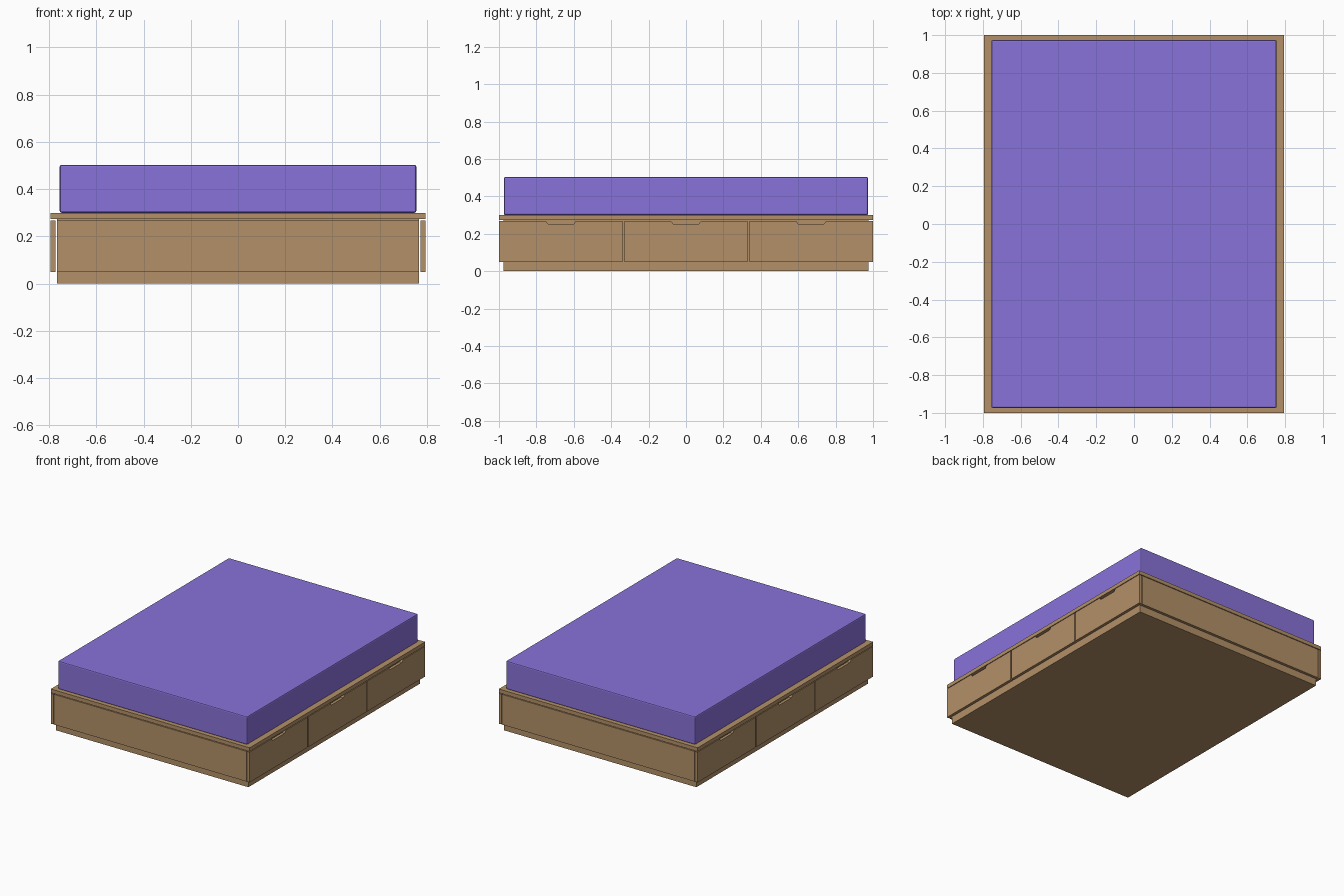
import bpy, bmesh

if "Cube" in bpy.data.objects:
    bpy.data.objects.remove(bpy.data.objects["Cube"])


def material(name, rgb):
    m = bpy.data.materials.new(name)
    m.diffuse_color = (*rgb, 1)
    m.use_nodes = True
    m.node_tree.nodes["Principled BSDF"].inputs["Base Color"].default_value = m.diffuse_color
    return m


WOOD = material("wood", (0.45, 0.28, 0.14))
FABRIC = material("mattress_fabric", (0.25, 0.17, 0.70))


def finish(name, bm, mat):
    bmesh.ops.recalc_face_normals(bm, faces=bm.faces)
    mesh = bpy.data.meshes.new(name)
    bm.to_mesh(mesh)
    bm.free()
    mesh.materials.append(mat)
    ob = bpy.data.objects.new(name, mesh)
    bpy.context.collection.objects.link(ob)
    return ob


def box(name, x, y, z, mat):
    """Box from (min, max) pairs per axis."""
    bm = bmesh.new()
    bmesh.ops.create_cube(bm, size=1)
    for v in bm.verts:
        v.co = [r[0] if c < 0 else r[1] for c, r in zip(v.co, (x, y, z))]
    return finish(name, bm, mat)


def drawer_front(name, x, y0, y1):
    """Panel with a trapezoid finger notch in its top edge."""
    z0, z1, zn = 0.05, 0.268, 0.252
    c = round((y0 + y1) / 2, 3)
    outline = [(y0, z0), (y1, z0), (y1, z1), (c + 0.08, z1), (c + 0.068, zn),
               (c - 0.068, zn), (c - 0.08, z1), (y0, z1)]
    bm = bmesh.new()
    face = bm.faces.new([bm.verts.new((x[0], y, z)) for y, z in outline])
    ext = bmesh.ops.extrude_face_region(bm, geom=[face])
    verts = [g for g in ext["geom"] if isinstance(g, bmesh.types.BMVert)]
    bmesh.ops.translate(bm, vec=(x[1] - x[0], 0, 0), verts=verts)
    return finish(name, bm, WOOD)


# Carcass with recessed plinth, and the platform on top
box("bed_base", (-0.767, 0.767), (-0.977, 0.977), (0, 0.273), WOOD)
box("platform", (-0.793, 0.793), (-1, 1), (0.273, 0.30), WOOD)

# End panels
box("front_panel", (-0.767, 0.767), (-1, -0.98), (0.05, 0.268), WOOD)
box("back_panel", (-0.767, 0.767), (0.98, 1), (0.05, 0.268), WOOD)

# Three drawer fronts on each long side
for side, x in (("left", (-0.793, -0.773)), ("right", (0.773, 0.793))):
    for i, (y0, y1) in enumerate(((-1, -0.339), (-0.329, 0.329), (0.339, 1))):
        drawer_front(f"{side}_drawer_front_{i + 1}", x, y0, y1)

# Mattress with a small edge chamfer
mattress = box("mattress", (-0.755, 0.755), (-0.974, 0.974), (0.30, 0.503), FABRIC)
bevel = mattress.modifiers.new("edge_bevel", "BEVEL")
bevel.width = 0.008
bevel.segments = 2
